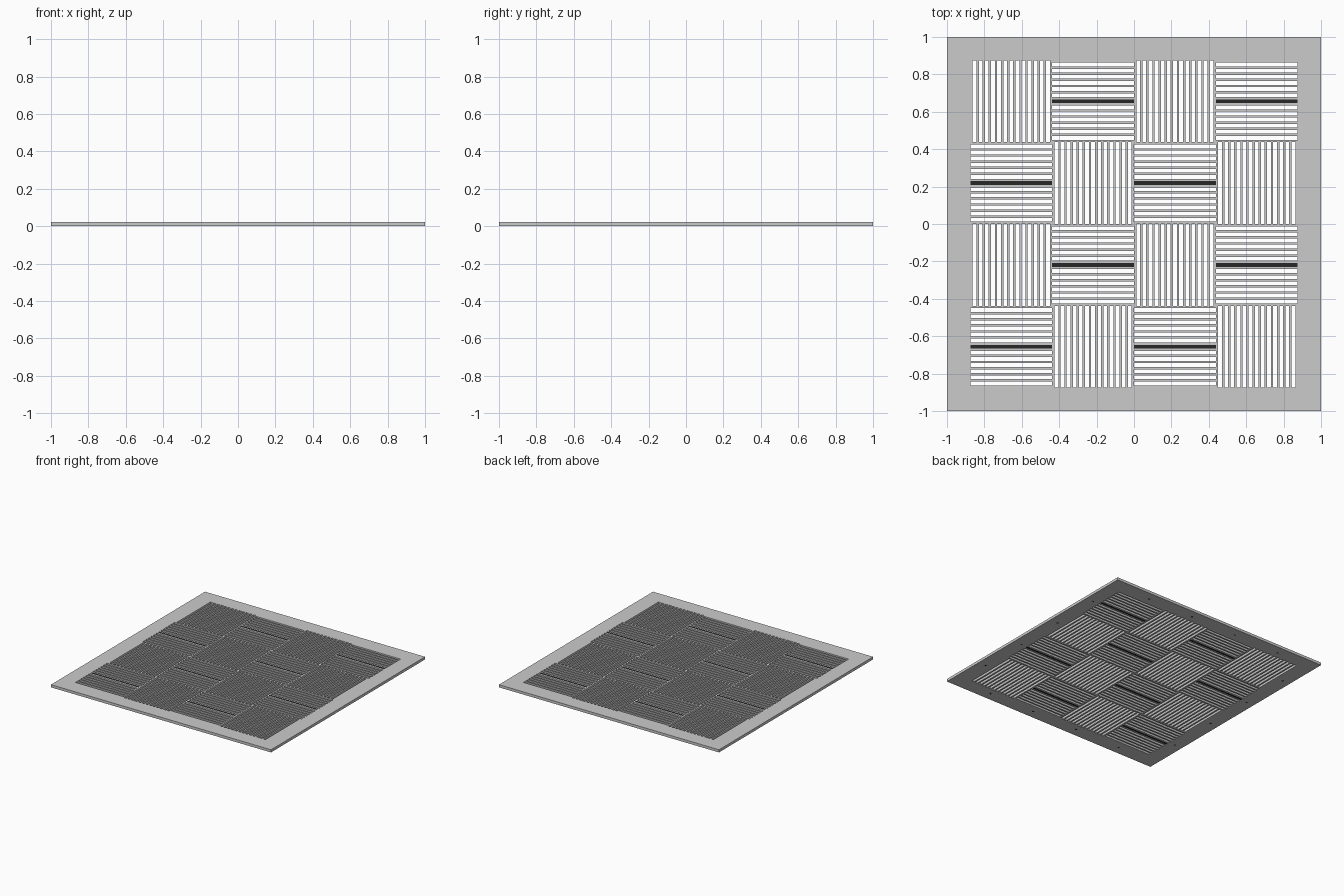
import bpy, bmesh
from mathutils import Matrix

if "Cube" in bpy.data.objects:
    bpy.data.objects.remove(bpy.data.objects["Cube"])

T = 0.022            # plate thickness
R = 0.875            # half size of the grille opening
TILE = 2 * R / 4
W = 0.0125           # slat width
N = 14               # slats per tile
PITCH = (TILE - W) / (N - 1)
BLACK = (0.02, 0.02, 0.02, 1)


def box(bm, x0, x1, y0, y1, z0, z1):
    m = Matrix.Translation(((x0 + x1) / 2, (y0 + y1) / 2, (z0 + z1) / 2)) @ \
        Matrix.Diagonal((x1 - x0, y1 - y0, z1 - z0, 1))
    bmesh.ops.create_cube(bm, size=1, matrix=m)


def finish(bm, name, color=None):
    me = bpy.data.meshes.new(name)
    bm.to_mesh(me)
    bm.free()
    ob = bpy.data.objects.new(name, me)
    bpy.context.collection.objects.link(ob)
    if color:
        mat = bpy.data.materials.new(name + "_finish")
        mat.diffuse_color = color
        mat.use_nodes = True
        mat.node_tree.nodes["Principled BSDF"].inputs["Base Color"].default_value = mat.diffuse_color
        me.materials.append(mat)
    return ob


# outer frame: square ring extruded to thickness
bm = bmesh.new()
corners = [(-1, -1), (1, -1), (1, 1), (-1, 1)]
outer = [bm.verts.new((x, y, 0)) for x, y in corners]
inner = [bm.verts.new((x * R, y * R, 0)) for x, y in corners]
for i in range(4):
    j = (i + 1) % 4
    bm.faces.new((outer[i], outer[j], inner[j], inner[i]))
ext = bmesh.ops.extrude_face_region(bm, geom=bm.faces[:])
bmesh.ops.translate(bm, vec=(0, 0, T), verts=[v for v in ext["geom"] if isinstance(v, bmesh.types.BMVert)])
bmesh.ops.recalc_face_normals(bm, faces=bm.faces)
finish(bm, "frame")

# dark screws set into the underside
bm = bmesh.new()
for a in (-0.63, -0.21, 0.21, 0.63):
    for s in (-0.93, 0.93):
        for x, y in ((a, s), (s, a)):
            bmesh.ops.create_cone(bm, cap_ends=True, segments=16, radius1=0.008, radius2=0.008,
                                  depth=0.011, matrix=Matrix.Translation((x, y, 0.005)))
finish(bm, "frame_screws", BLACK)

# basket-weave slat tiles; horizontal tiles have a dark bar filling the middle gap
slats, bars = bmesh.new(), bmesh.new()
h = TILE / 2 + 0.002
gap = (PITCH - W) / 2
for row in range(4):
    for col in range(4):
        cx, cy = (col - 1.5) * TILE, (1.5 - row) * TILE
        horizontal = (row + col) % 2 == 1
        for k in range(N):
            d = (k - (N - 1) / 2) * PITCH
            if horizontal:
                box(slats, cx - h, cx + h, cy + d - W / 2, cy + d + W / 2, 0, T)
            else:
                box(slats, cx + d - W / 2, cx + d + W / 2, cy - h, cy + h, 0, T)
        if horizontal:
            box(bars, cx - h, cx + h, cy - gap, cy + gap, 0, T)
finish(slats, "grille_slats")
finish(bars, "centre_bars", BLACK)
